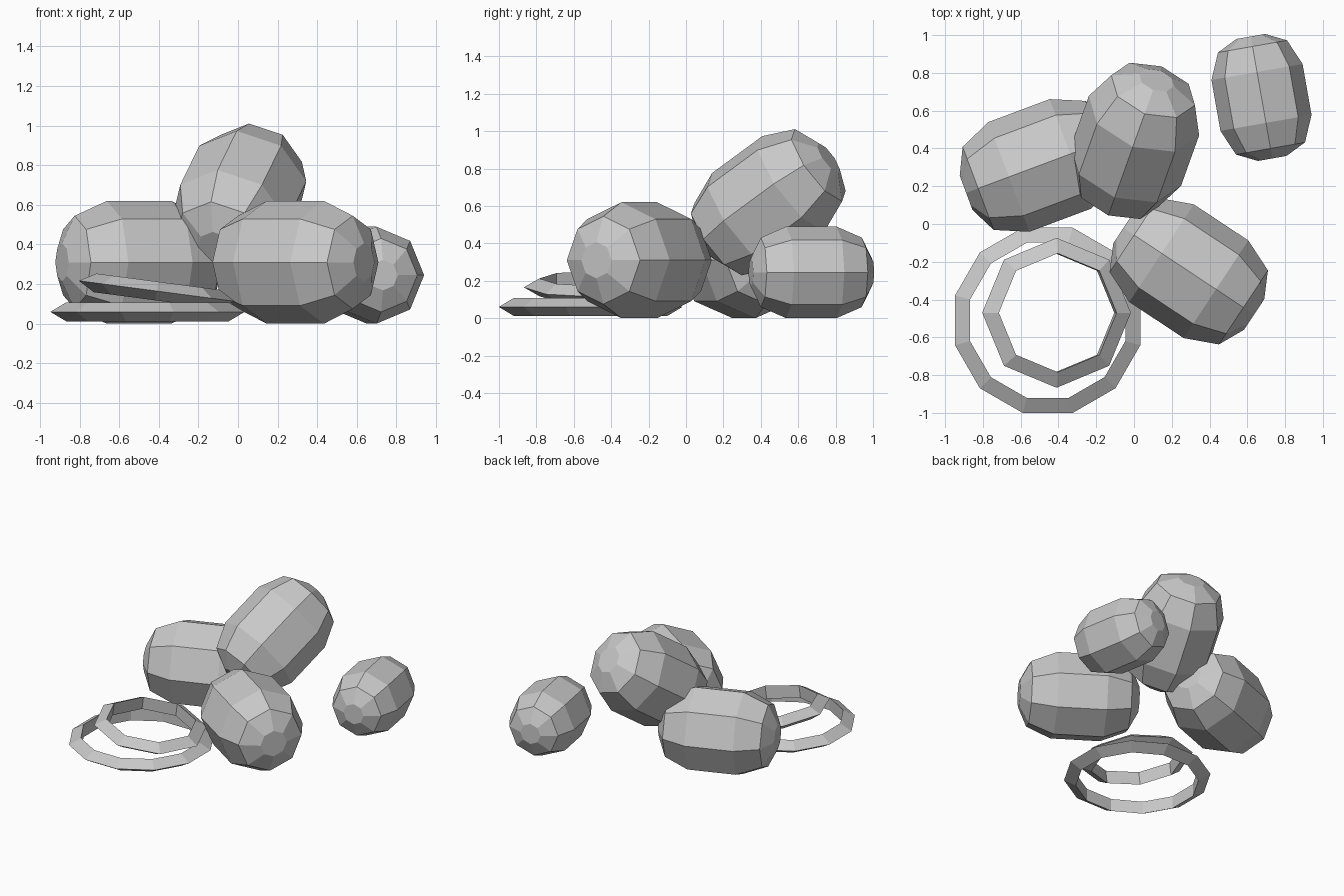
import bpy
import bmesh
from math import cos, sin, pi, radians

cube = bpy.data.objects.get("Cube")
if cube:
    bpy.data.objects.remove(cube)

# Single weathered grey
grey = bpy.data.materials.new("plain grey")
grey.use_nodes = True
colour = (0.58, 0.58, 0.58, 1)
grey.diffuse_color = colour
grey.node_tree.nodes["Principled BSDF"].inputs["Base Color"].default_value = colour

SIDES = 8
# Half of the barrel outline: distance along the axis, radius
HALF = [(0.173, 0.31), (0.347, 0.235), (0.415, 0.097)]
PROFILE = [(-a, r) for a, r in reversed(HALF)] + HALF


def barrel(name, location, yaw, pitch=0, size=1):
    """Eight-sided bulging barrel lying along its local x axis."""
    bm = bmesh.new()
    rings = []
    for along, radius in PROFILE:
        angles = [2 * pi * i / SIDES for i in range(SIDES)]
        rings.append([bm.verts.new((along * size, radius * size * cos(a),
                                    radius * size * sin(a))) for a in angles])
    for near, far in zip(rings, rings[1:]):
        for i in range(SIDES):
            j = (i + 1) % SIDES
            bm.faces.new((near[i], near[j], far[j], far[i]))
    bm.faces.new(rings[0])
    bm.faces.new(rings[-1])
    bmesh.ops.recalc_face_normals(bm, faces=bm.faces)
    mesh = bpy.data.meshes.new(name)
    bm.to_mesh(mesh)
    bm.free()
    mesh.materials.append(grey)
    obj = bpy.data.objects.new(name, mesh)
    obj.location = location
    obj.rotation_euler = (0, radians(-pitch), radians(yaw))
    bpy.context.collection.objects.link(obj)


def hoop(name, location, radius, segments, tilt=0, turn=0):
    """Thin ring with a three-sided section, pointed outwards."""
    bpy.ops.mesh.primitive_torus_add(
        major_radius=radius, minor_radius=0.055,
        major_segments=segments, minor_segments=3,
        location=location, rotation=(0, radians(tilt), radians(turn)))
    obj = bpy.context.object
    obj.name = name
    obj.data.materials.append(grey)


# Barrels
barrel("front_barrel", (0.29, -0.25, 0.31), -33.5)
barrel("left_pile_barrel", (-0.50, 0.31, 0.31), 20.5)
barrel("small_barrel", (0.675, 0.67, 0.245), -80, size=0.79)
barrel("leaning_barrel", (0.005, 0.44, 0.62), 70.3, pitch=34.7)

# Loose hoops: the large one flat, the small one resting on it
hoop("large_hoop", (-0.457, -0.51, 0.06), 0.453, 12, turn=15)
hoop("small_hoop", (-0.41, -0.47, 0.165), 0.342, 8, tilt=7.5)
